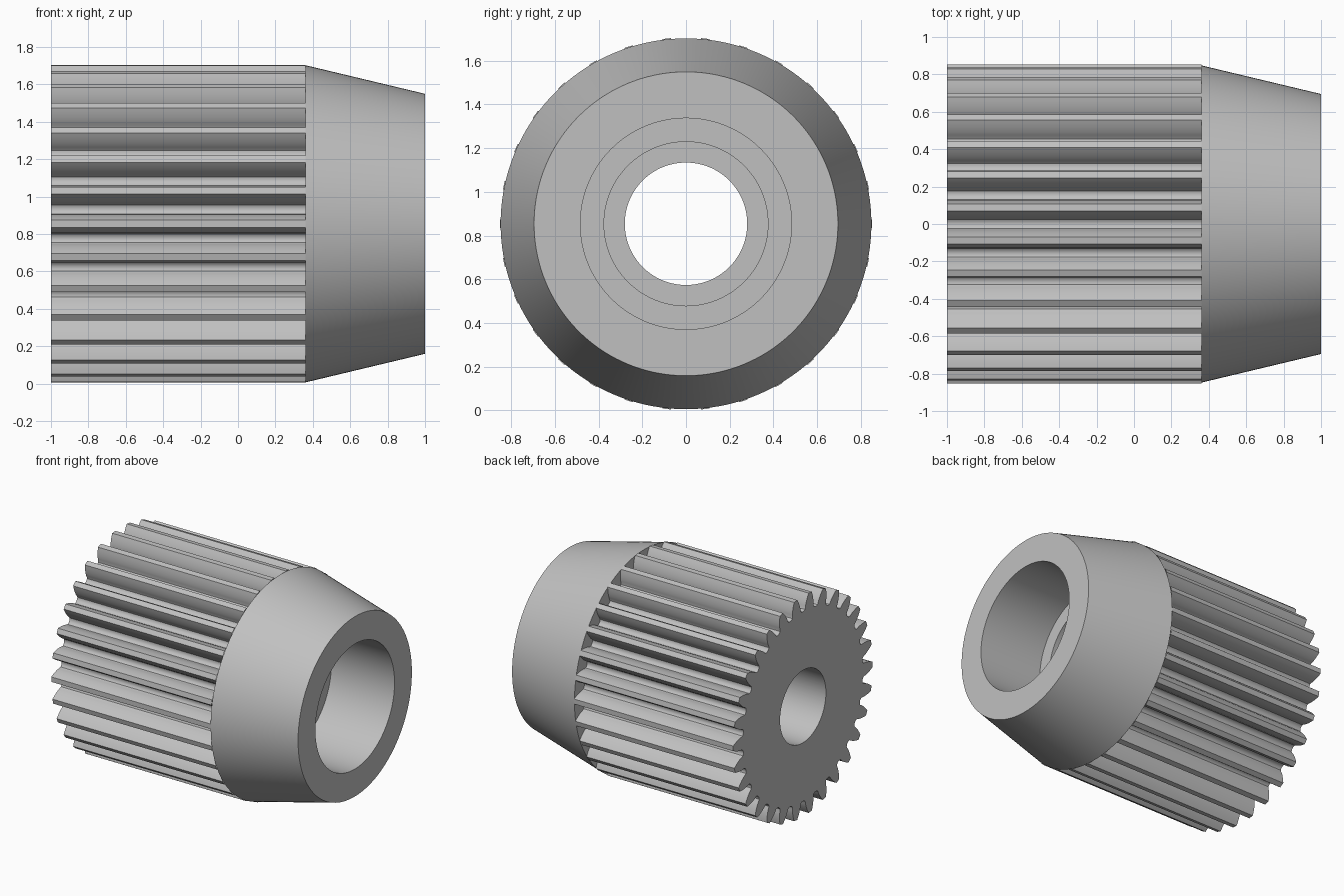
import bpy, bmesh
from math import sin, cos, tan, acos, pi, radians

cube = bpy.data.objects.get("Cube")
if cube:
    bpy.data.objects.remove(cube)

AXIS_Z = 0.854
TEETH = 30
TIP_R, ROOT_R, PITCH_R = 0.852, 0.731, 0.798
BASE_R = PITCH_R * cos(radians(20))
BORE_R = 0.28
SHOULDER_X = 0.36
STEP_X = 0.2

steel = bpy.data.materials.new("plain grey steel")
steel.use_nodes = True
GREY = (0.53, 0.53, 0.53, 1)
steel.diffuse_color = GREY
steel.node_tree.nodes["Principled BSDF"].inputs["Base Color"].default_value = GREY


def involute(angle):
    return tan(angle) - angle


def half_angle(r):
    """Angular half width of a tooth at radius r."""
    return pi / (2 * TEETH) + involute(radians(20)) - involute(acos(min(1, BASE_R / r)))


def gear_outline():
    """Polar points (angle, radius) around all the teeth."""
    steps = 7
    flank = []
    for i in range(steps):
        r = BASE_R + (TIP_R - BASE_R) * i / (steps - 1)
        flank.append((half_angle(r), r))
    # rounded fillet down to the root
    a0 = half_angle(BASE_R)
    gap = pi / TEETH - a0
    fillet = [(a0 + gap * (1 - cos(t)), BASE_R - (BASE_R - ROOT_R) * sin(t))
              for t in (pi / 2, pi / 3, pi / 6)]
    side = fillet + flank
    tooth = [(-a, r) for a, r in side] + [(a, r) for a, r in reversed(side)][:-1]
    return [(a + k * 2 * pi / TEETH, r) for k in range(TEETH) for a, r in tooth]


def loft(name, rings):
    """Skin a series of (x, polar points) rings along the x axis."""
    bm = bmesh.new()
    loops = [[bm.verts.new((x, r * cos(a), AXIS_Z + r * sin(a))) for a, r in pts]
             for x, pts in rings]
    for first, second in zip(loops, loops[1:]):
        n = len(first)
        for j in range(n):
            k = (j + 1) % n
            bm.faces.new((first[j], second[j], second[k], first[k]))
    mesh = bpy.data.meshes.new(name)
    bm.to_mesh(mesh)
    bm.free()
    mesh.materials.append(steel)
    obj = bpy.data.objects.new(name, mesh)
    bpy.context.collection.objects.link(obj)
    bpy.ops.object.select_all(action='DESELECT')
    obj.select_set(True)
    bpy.context.view_layer.objects.active = obj
    bpy.ops.object.shade_smooth_by_angle(angle=radians(30))
    return obj


# Toothed body with its flat end face and narrow bore
outline = gear_outline()
bore = [(a, BORE_R) for a, r in outline]
loft("toothed_body", [(SHOULDER_X, outline), (-1, outline), (-1, bore), (STEP_X, bore)])

# Tapered collar with stepped counterbore, from the bore outwards
profile = [(STEP_X, BORE_R), (STEP_X, 0.375), (0.46, 0.375), (0.46, 0.483),
           (1, 0.483), (1, 0.695), (SHOULDER_X, 0.848), (SHOULDER_X, 0.72)]
SIDES = 144
loft("tapered_collar", [(x, [(2 * pi * i / SIDES, r) for i in range(SIDES)])
                        for x, r in profile])
